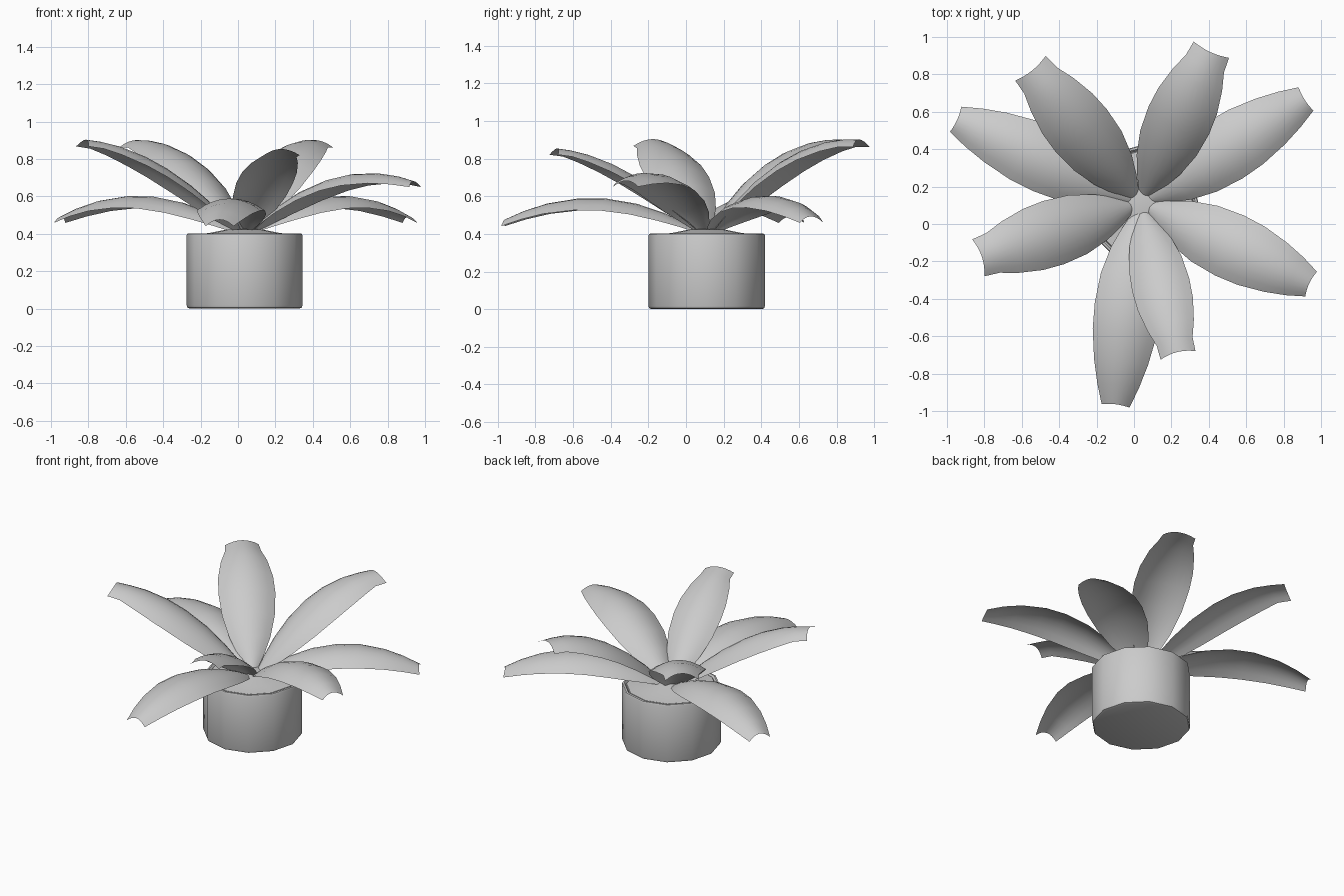
import bpy, bmesh, math
from mathutils import Vector

if "Cube" in bpy.data.objects:
    bpy.data.objects.remove(bpy.data.objects["Cube"])

CX, CY = 0.035, 0.11   # plant axis


def finish(bm, name, angle):
    bmesh.ops.recalc_face_normals(bm, faces=bm.faces)
    me = bpy.data.meshes.new(name)
    bm.to_mesh(me)
    bm.free()
    ob = bpy.data.objects.new(name, me)
    bpy.context.collection.objects.link(ob)
    bpy.ops.object.select_all(action='DESELECT')
    ob.select_set(True)
    bpy.context.view_layer.objects.active = ob
    bpy.ops.object.shade_smooth_by_angle(angle=math.radians(angle))
    return ob


def lathe(name, profile, sides=12):
    # revolve (radius, z) points; both ends close on the axis
    bm = bmesh.new()
    rings = []
    for r, z in profile:
        if r == 0:
            rings.append([bm.verts.new((CX, CY, z))] * sides)
        else:
            rings.append([bm.verts.new((CX + r * math.cos(2 * math.pi * i / sides),
                                        CY + r * math.sin(2 * math.pi * i / sides), z))
                          for i in range(sides)])
    for a, b in zip(rings, rings[1:]):
        for i in range(sides):
            j = (i + 1) % sides
            vs = list(dict.fromkeys((a[i], a[j], b[j], b[i])))
            bm.faces.new(vs)
    return finish(bm, name, 40)


# Half width along the leaf (t, width)
WIDTHS = [(0, .03), (.08, .08), (.18, .128), (.32, .165), (.48, .178),
          (.62, .172), (.78, .145), (.9, .112)]


def leaf(name, tip, z_ctrl, tip_w, scale=1.0, cross=8):
    # arched sheet swept along a drooping quadratic curve
    tip = Vector(tip)
    out = Vector((tip.x - CX, tip.y - CY, 0)).normalized()
    side = Vector((-out.y, out.x, 0))
    base = Vector((CX, CY, 0.415)) + out * 0.04
    ctrl = (base + tip) / 2
    ctrl.z = z_ctrl
    bm = bmesh.new()
    rows = []
    for t, w in WIDTHS + [(1, tip_w / scale)]:
        w *= scale
        row = []
        for k in range(cross + 1):
            s = 2 * k / cross - 1
            u = t * (1 - 0.02 * (1 - s * s))
            p = base * (1 - u) ** 2 + ctrl * 2 * u * (1 - u) + tip * u * u
            tan = ((ctrl - base) * (1 - u) + (tip - ctrl) * u).normalized()
            up = tan.cross(side)
            row.append(bm.verts.new(p + side * (s * w) - up * (0.36 * w * s * s)))
        rows.append(row)
    for a, b in zip(rows, rows[1:]):
        for k in range(cross):
            bm.faces.new((a[k], a[k + 1], b[k + 1], b[k]))
    return finish(bm, name, 60)


# Pot with soft edges, and a low soil mound
lathe("pot", [(0, 0), (.292, 0), (.305, .005), (.31, .018), (.31, .39),
              (.306, .4), (.295, .402), (.285, .39), (0, .385)])
lathe("soil", [(0, .385), (.286, .386), (.28, .396), (.19, .404), (.1, .422), (0, .43)])

# Leaves: tip position, curve control height, tip half width, width scale
LEAVES = [
    ((-.965, .565, .482), .755, .074, 1),
    ((.93, .675, .482), .755, .074, 1),
    ((-.1, -.985, .465), .74, .075, 1),
    ((.955, -.325, .675), .85, .073, 1),
    ((-.555, .835, .90), .93, .105, 1),
    ((.415, .935, .90), .94, .104, 1),
    ((-.83, -.18, .905), .875, .104, 1),
    ((.235, -.70, .855), .825, .096, .88),
]
for i, args in enumerate(LEAVES):
    leaf(f"leaf_{i + 1}", *args)
